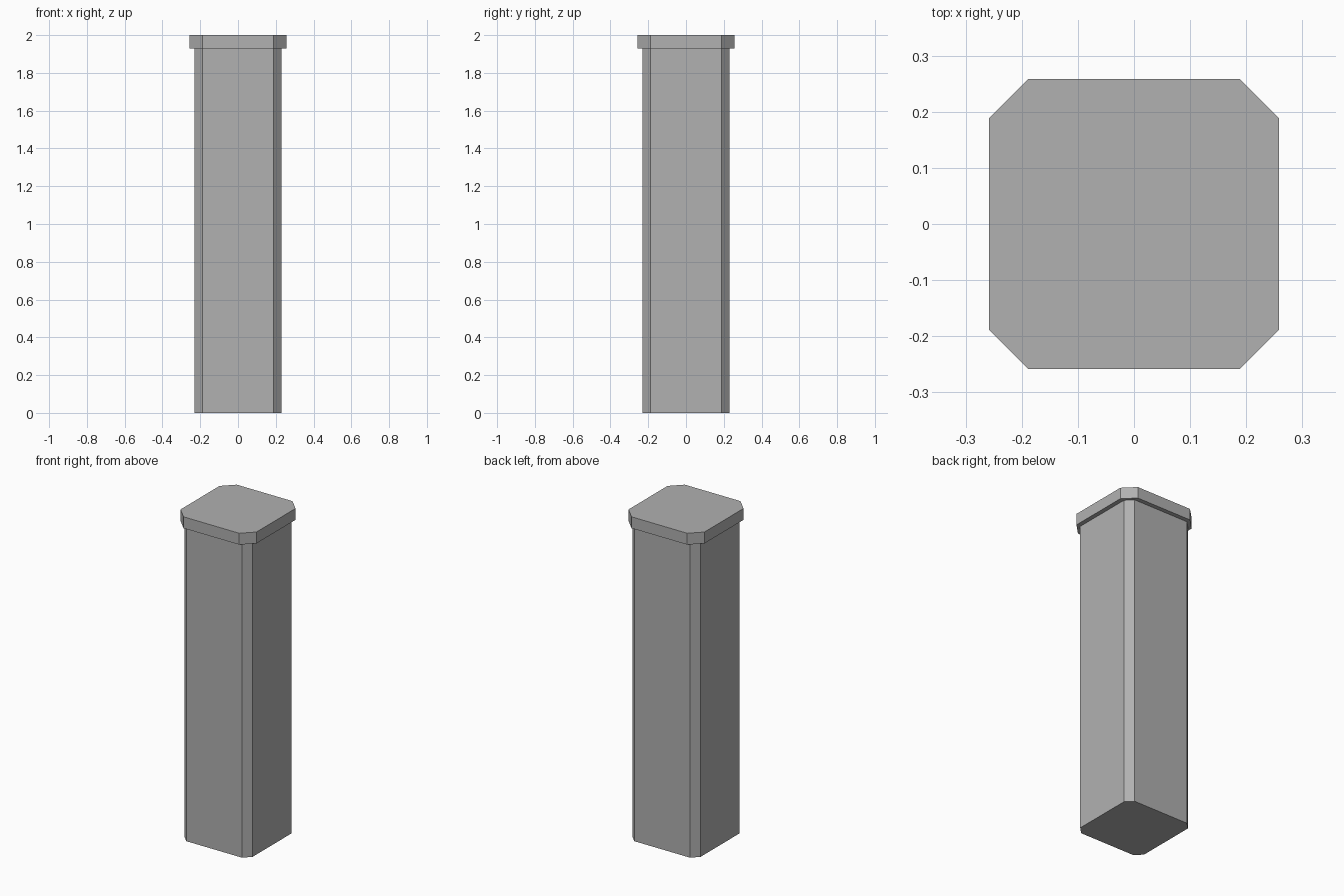
import bpy
import bmesh

if "Cube" in bpy.data.objects:
    bpy.data.objects.remove(bpy.data.objects["Cube"])

# Mid grey shared by both parts
grey = bpy.data.materials.new("mid_grey")
grey.diffuse_color = (0.44, 0.44, 0.44, 1.0)
grey.use_nodes = True
grey.node_tree.nodes["Principled BSDF"].inputs["Base Color"].default_value = grey.diffuse_color


def chamfered_prism(name, half, flat, z0, z1):
    """Square prism with cut corners; flat is the half width of each main side."""
    quarter = [(half, -flat), (half, flat)]
    outline = []
    for _ in range(4):
        outline += quarter
        quarter = [(-y, x) for x, y in quarter]
    bm = bmesh.new()
    base = bm.faces.new([bm.verts.new((x, y, z0)) for x, y in outline])
    top = bmesh.ops.extrude_face_region(bm, geom=[base], use_keep_orig=True)["geom"]
    verts = [v for v in top if isinstance(v, bmesh.types.BMVert)]
    bmesh.ops.translate(bm, verts=verts, vec=(0, 0, z1 - z0))
    bmesh.ops.recalc_face_normals(bm, faces=bm.faces[:])
    mesh = bpy.data.meshes.new(name)
    bm.to_mesh(mesh)
    bm.free()
    mesh.materials.append(grey)
    obj = bpy.data.objects.new(name, mesh)
    bpy.context.collection.objects.link(obj)
    return obj


# Tall post
chamfered_prism("post_shaft", 0.231, 0.189, 0.0, 1.93)
# Overhanging flat cap
chamfered_prism("post_cap", 0.258, 0.189, 1.93, 2.0)
